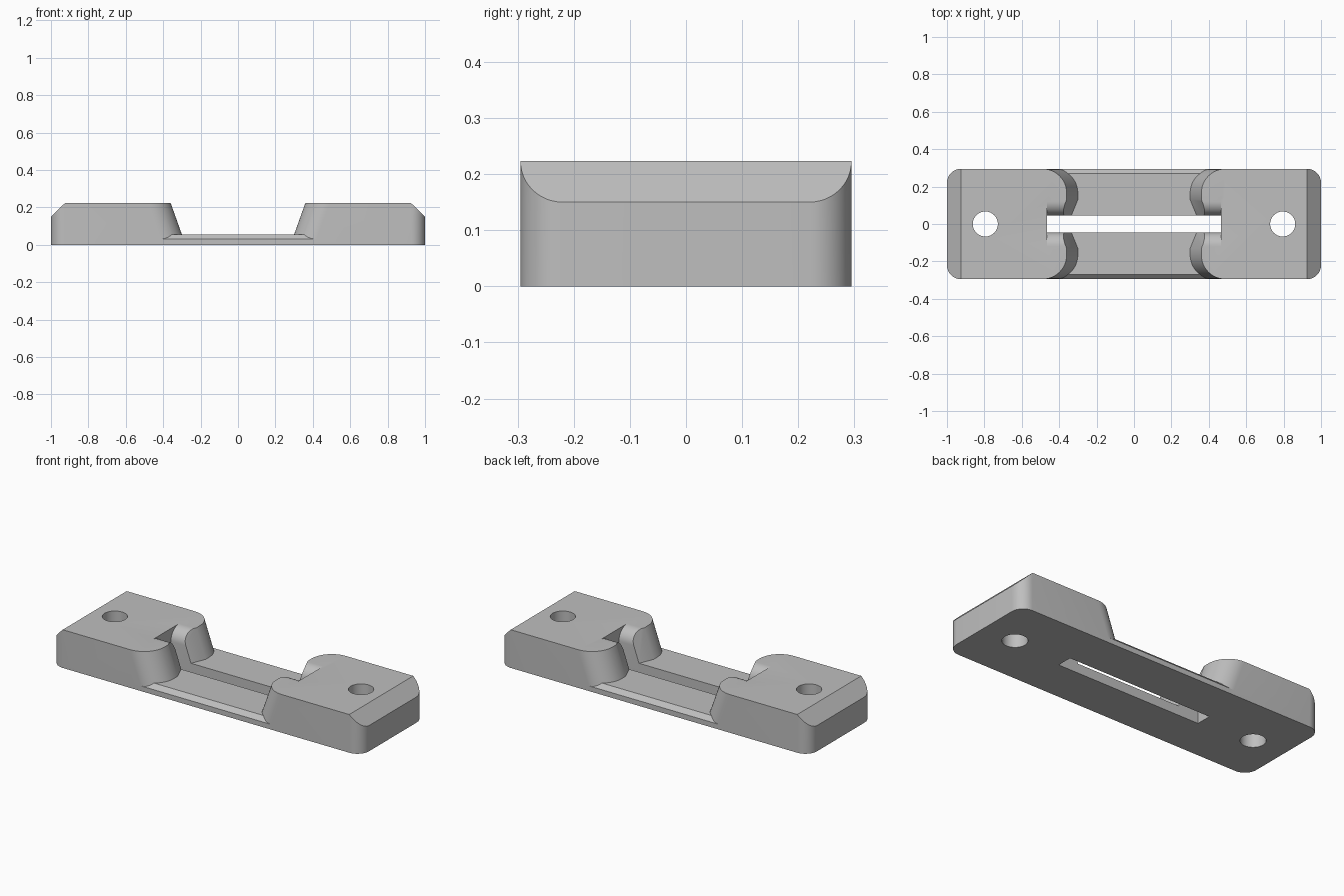
import bpy, bmesh, math
from mathutils import Vector

if "Cube" in bpy.data.objects:
    bpy.data.objects.remove(bpy.data.objects["Cube"], do_unlink=True)

TOP, HALF_Y = 0.223, 0.295

grey = bpy.data.materials.new("plain grey")
grey.use_nodes = True
colour = (0.52, 0.52, 0.52, 1)
grey.diffuse_color = colour
grey.node_tree.nodes["Principled BSDF"].inputs["Base Color"].default_value = colour


def loft(name, ring_a, ring_b, cuts=()):
    """Solid between two matching rings, optionally trimmed by planes."""
    bm = bmesh.new()
    a = [bm.verts.new(p) for p in ring_a]
    b = [bm.verts.new(p) for p in ring_b]
    bm.faces.new(a)
    bm.faces.new(b)
    for i in range(len(a)):
        j = (i + 1) % len(a)
        bm.faces.new((a[i], a[j], b[j], b[i]))
    for co, no in cuts:
        geom = bm.verts[:] + bm.edges[:] + bm.faces[:]
        bmesh.ops.bisect_plane(bm, geom=geom, plane_co=co, plane_no=no, clear_outer=True)
        bmesh.ops.holes_fill(bm, edges=[e for e in bm.edges if e.is_boundary], sides=0)
    bmesh.ops.recalc_face_normals(bm, faces=bm.faces[:])
    mesh = bpy.data.meshes.new(name)
    bm.to_mesh(mesh)
    bm.free()
    mesh.materials.append(grey)
    ob = bpy.data.objects.new(name, mesh)
    bpy.context.collection.objects.link(ob)
    return ob


def prism_x(name, section, half):
    return loft(name, [(-half, y, z) for y, z in section], [(half, y, z) for y, z in section])


def arc(cx, cy, r, start, end, n=12):
    angles = [math.radians(start + (end - start) * i / n) for i in range(n + 1)]
    return [(cx + r * math.cos(t), cy + r * math.sin(t)) for t in angles]


def combine(body, tool, operation):
    mod = body.modifiers.new(operation, "BOOLEAN")
    mod.object, mod.operation, mod.solver = tool, operation, "EXACT"
    bpy.context.view_layer.objects.active = body
    bpy.ops.object.modifier_apply(modifier=mod.name)
    bpy.data.objects.remove(tool, do_unlink=True)


def block_ring(side, z):
    """Block outline: rounded outer corners and a leaning, notched inner wall."""
    lean = (z - 0.055) * 0.357
    outer = arc(0.925, HALF_Y - 0.075, 0.075, 0, 90)
    inner = arc(0.43 + lean, 0.165, 0.13, 90, 180)
    inner += [(0.30 + lean, 0.13), (0.335 + lean, 0.045)]
    half = outer + inner
    outline = half + [(x, -y) for x, y in reversed(half)]
    return [(side * x, y, z) for x, y in outline]


# Low bridge with chamfered long edges
edge = [(HALF_Y, 0), (HALF_Y, 0.03), (0.27, 0.055)]
body = prism_x("mounting_bracket", edge + [(-y, z) for y, z in reversed(edge)], 0.6)

# Raised end blocks with sloped outer top edge
for side in (1, -1):
    chamfer = (Vector((side, 0, 0.15)), Vector((side * 0.073, 0, 0.075)))
    block = loft("end_block", block_ring(side, 0), block_ring(side, TOP), [chamfer])
    combine(body, block, "UNION")

# Long slot whose walls flare out in a rounded lip at the block tops
lip = [(0.045, -0.1)] + arc(0.12, TOP - 0.075, 0.075, 180, 90) + [(0.12, 0.3)]
slot = prism_x("slot_cutter", lip + [(-y, z) for y, z in reversed(lip)], 0.465)
combine(body, slot, "DIFFERENCE")

# Screw holes
for x in (-0.795, 0.795):
    circle = arc(x, 0, 0.067, 0, 352.5, 47)
    hole = loft("hole_cutter", [(*p, -0.1) for p in circle], [(*p, 0.4) for p in circle])
    combine(body, hole, "DIFFERENCE")

# Smooth curves, sharp edges
bpy.ops.object.select_all(action="DESELECT")
body.select_set(True)
bpy.context.view_layer.objects.active = body
bpy.ops.object.shade_smooth_by_angle(angle=math.radians(25))
